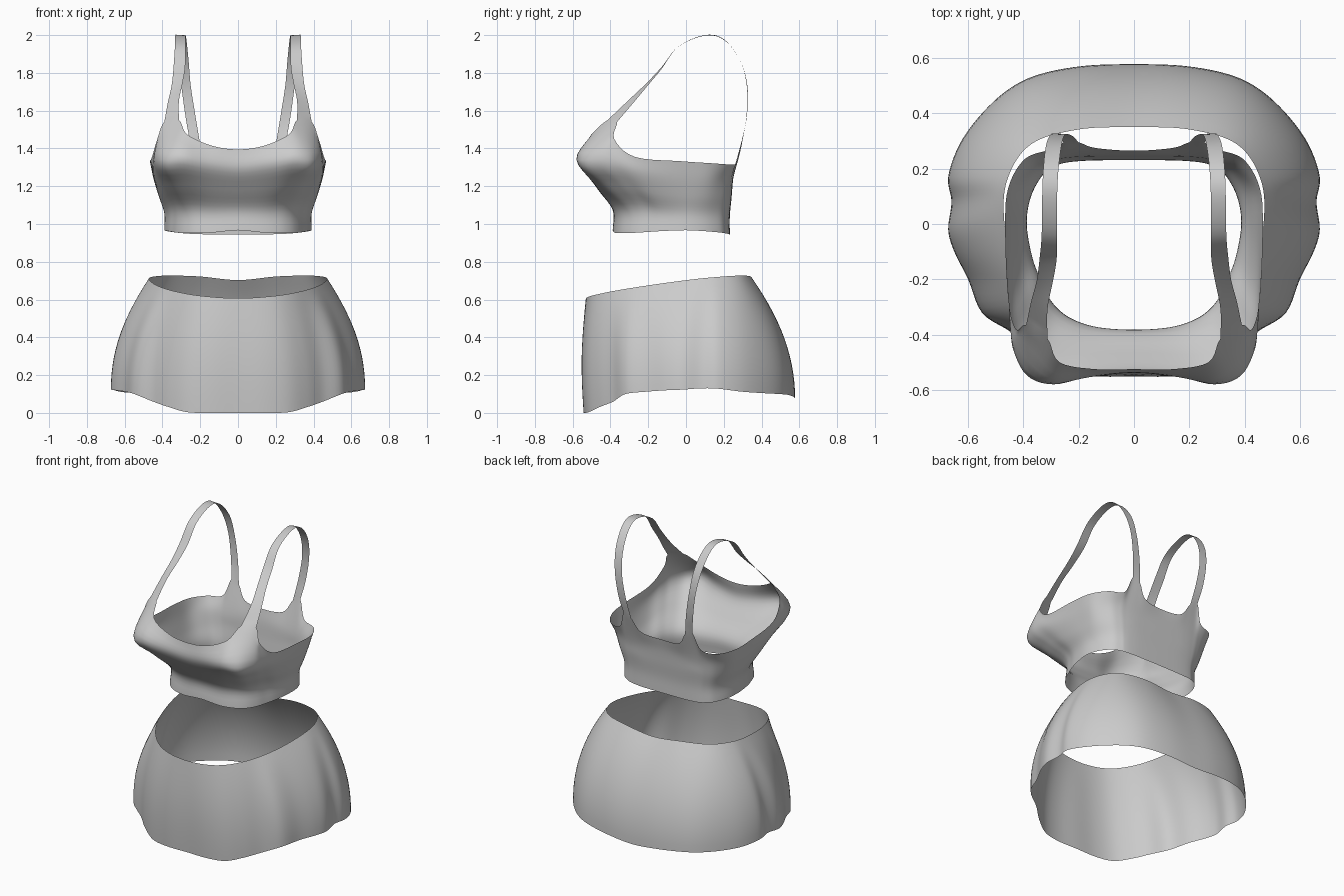
import bpy, math
from mathutils import Vector as V

STEP = 5   # samples between neighbouring control points

cloth = bpy.data.materials.new("light grey cloth")
cloth.diffuse_color = (0.6, 0.6, 0.6, 1)


def flip(p):
    return V((-p[0], p[1], p[2]))


def spline(pts, n=STEP, sym=False):
    """Smooth curve through the points; sym continues it across x = 0."""
    p = [V(q) for q in pts]
    if sym:
        p = [flip(p[1])] + p + [flip(p[-2])]
    else:
        p = [2 * p[0] - p[1]] + p + [2 * p[-1] - p[-2]]
    out = []
    for i in range(1, len(p) - 2):
        a, b, c, d = p[i - 1:i + 3]
        for k in range(n):
            t = k / n
            out.append(0.5 * (2 * b + (c - a) * t + (2 * a - 5 * b + 4 * c - d) * t * t
                              + (3 * b - a - 3 * c + d) * t ** 3))
    out.append(p[-2].copy())
    return out


def sheet(name, grids):
    """Join grids of points into one mirrored, smooth cloth surface."""
    verts, faces, index = [], [], {}

    def vid(p):
        key = tuple(round(c, 5) for c in p)
        if key not in index:
            index[key] = len(verts)
            verts.append(key)
        return index[key]

    for rows in grids:
        for lo, hi in zip(rows, rows[1:]):
            for c in range(len(lo) - 1):
                faces.append([vid(lo[c]), vid(lo[c + 1]), vid(hi[c + 1]), vid(hi[c])])
    me = bpy.data.meshes.new(name)
    me.from_pydata(verts, [], faces)
    me.materials.append(cloth)
    me.polygons.foreach_set("use_smooth", [True] * len(me.polygons))
    ob = bpy.data.objects.new(name, me)
    bpy.context.collection.objects.link(ob)
    m = ob.modifiers.new("mirror", 'MIRROR')
    m.use_clip = True
    m.merge_threshold = 0.0005
    return ob


# Skirt: waist and wavy hem, each from centre front round to centre back
waist = [(0, -.53, .607), (.2, -.5, .62), (.34, -.385, .645), (.43, -.2, .675), (.47, .02, .705),
         (.455, .17, .72), (.37, .29, .727), (.2, .342, .722), (0, .35, .703)]
hem = [(0, -.54, 0), (.15, -.54, 0), (.27, -.515, .004), (.37, -.455, .032), (.45, -.385, .06),
       (.55, -.32, .10), (.6, -.2, .113), (.65, -.1, .12), (.672, -.02, .123), (.66, .08, .13),
       (.672, .17, .128), (.63, .29, .113), (.55, .4, .105), (.45, .49, .10), (.34, .542, .095),
       (.18, .572, .083), (0, .578, .07)]
top = spline(waist, 2 * STEP, True)
low = spline(hem, STEP, True)
skirt = []
for r in range(15):
    t = 1 - r / 14
    f = 1 - (1 - t) ** 2.05          # rounded over the hips
    row = []
    for a, b in zip(top, low):
        p = a.lerp(b, f)
        p.z = a.z + (b.z - a.z) * t
        if p.y < 0:                  # slight swell at the front
            p.y *= 1 + 0.025 * math.sin(math.pi * t)
        row.append(p)
    skirt.append(row)
sheet("skirt", [skirt])

# Cropped top: lower edge, bust line and upper edge, centre front to centre back
edge = [(0, -.388, .967), (.13, -.38, .955), (.22, -.355, .952), (.28, -.315, .952),
        (.32, -.26, .954), (.345, -.2, .958), (.372, -.12, .963), (.39, 0, .967),
        (.375, .1, .962), (.33, .18, .955), (.28, .212, .95), (.25, .222, .948),
        (.2, .228, .946), (.13, .231, .945), (0, .232, .945)]
bust = [(0, -.535, 1.29), (.16, -.552, 1.31), (.29, -.58, 1.34), (.385, -.55, 1.34),
        (.435, -.46, 1.34), (.447, -.37, 1.32), (.45, -.23, 1.27), (.447, -.02, 1.24),
        (.437, .12, 1.24), (.375, .205, 1.24), (.31, .235, 1.24), (.26, .245, 1.25),
        (.2, .25, 1.25), (.13, .25, 1.24), (0, .25, 1.24)]
rim = [(0, -.525, 1.395), (.14, -.525, 1.415), (.27, -.5, 1.475), (.313, -.415, 1.55),
       (.39, -.365, 1.54), (.427, -.38, 1.45), (.455, -.27, 1.355), (.466, -.02, 1.332),
       (.455, .13, 1.322), (.395, .235, 1.316), (.3, .27, 1.33), (.255, .295, 1.44),
       (.2, .295, 1.42), (.14, .275, 1.335), (0, .265, 1.32)]
columns = []
for e, b, u in zip(spline(edge, sym=True), spline(bust, sym=True), spline(rim, sym=True)):
    under = e.lerp(b, 0.0)
    under.z = e.z + (b.z - e.z) * 0.33
    mid = e.lerp(b, 0.52)
    mid.z = e.z + (b.z - e.z) * 0.66
    columns.append(spline([e, under, mid, b, u]))
body = [list(r) for r in zip(*columns)]

# Shoulder strap: two edge curves running from front to back over the shoulder
inner = [rim[3], (.313, -.31, 1.65), (.295, -.215, 1.74), (.28, -.13, 1.83), (.278, -.04, 1.94),
         (.278, .1, 1.997), (.273, .2, 1.975), (.262, .285, 1.87), (.25, .322, 1.73),
         (.225, .32, 1.57), rim[12]]
outer = [rim[4], (.372, -.28, 1.64), (.352, -.205, 1.73), (.342, -.13, 1.82), (.334, -.04, 1.94),
         (.332, .1, 2.0), (.328, .2, 1.978), (.318, .285, 1.87), (.3, .325, 1.73),
         (.278, .322, 1.57), rim[11]]
strap = [[a.lerp(b, k / STEP) for k in range(STEP + 1)]
         for a, b in zip(spline(inner), spline(outer))]
strap[0] = body[-1][3 * STEP:4 * STEP + 1]
strap[-1] = body[-1][11 * STEP:12 * STEP + 1][::-1]
sheet("cropped_top", [body, strap])
